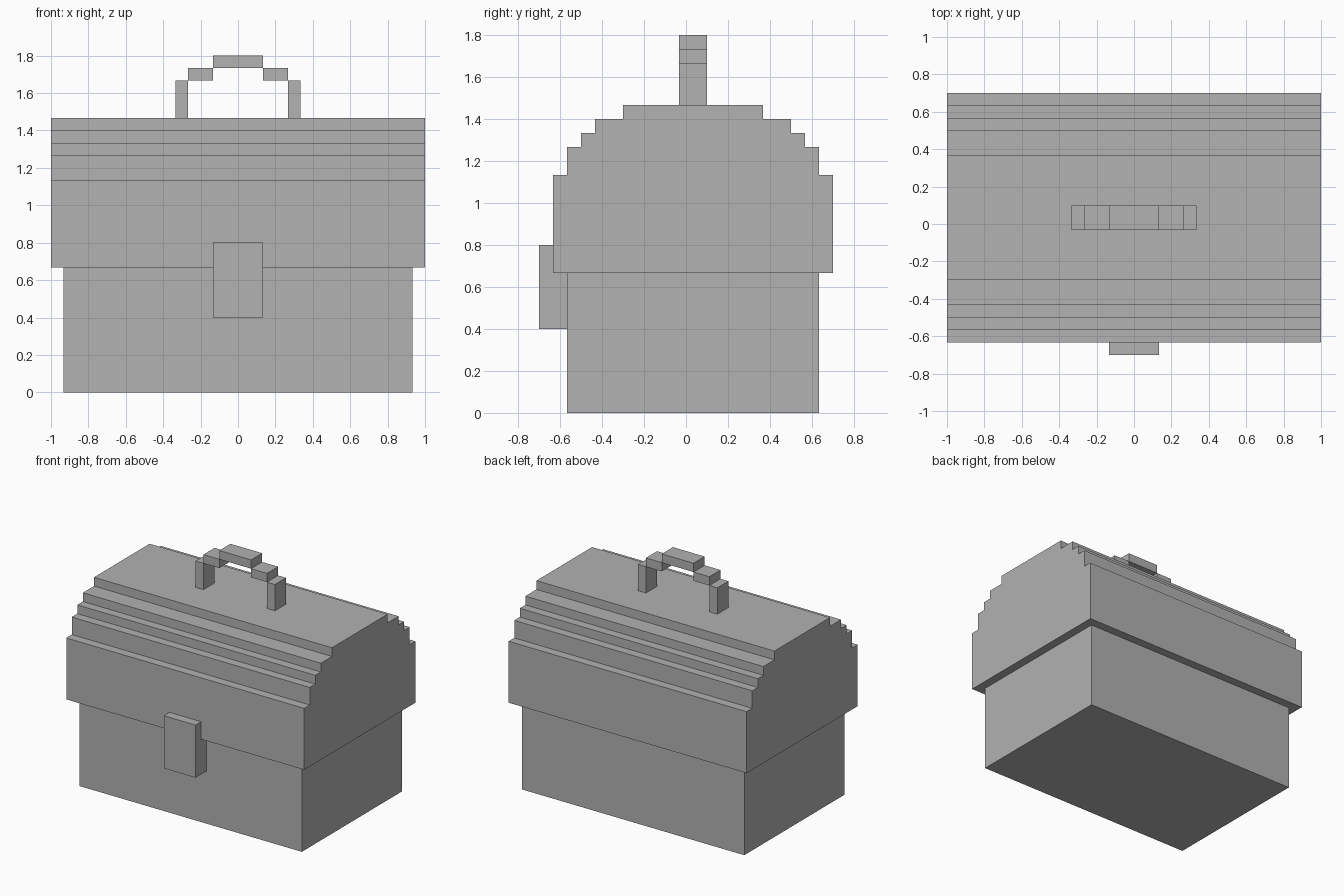
import bpy
import bmesh

if "Cube" in bpy.data.objects:
    bpy.data.objects.remove(bpy.data.objects["Cube"], do_unlink=True)

U = 1 / 15      # block unit
MID = U / 2     # depth centre of the chest

grey = bpy.data.materials.new("plain_grey")
grey.use_nodes = True
colour = (0.445, 0.445, 0.445, 1)
grey.diffuse_color = colour
grey.node_tree.nodes["Principled BSDF"].inputs["Base Color"].default_value = colour


def finish(name, bm):
    bmesh.ops.recalc_face_normals(bm, faces=bm.faces)
    mesh = bpy.data.meshes.new(name)
    bm.to_mesh(mesh)
    bm.free()
    mesh.materials.append(grey)
    obj = bpy.data.objects.new(name, mesh)
    bpy.context.collection.objects.link(obj)
    return obj


def box(name, x, y, z):
    """Box from (min, max) ranges given in block units."""
    bm = bmesh.new()
    bmesh.ops.create_cube(bm, size=1)
    for v in bm.verts:
        v.co = [U * (r[0] if c < 0 else r[1]) for c, r in zip(v.co, (x, y, z))]
    return finish(name, bm)


# Chest body
box("body", (-14, 14), (-8.5, 9.5), (0, 10))

# Stepped lid: (half depth, top height) of each step, extruded along x
steps = [(10, 17), (9, 19), (8, 20), (7, 21), (5, 22)]
side = []
bottom = 10
for half, top in steps:
    side += [(half, bottom), (half, top)]
    bottom = top
outline = side + [(-h, z) for h, z in reversed(side)]
bm = bmesh.new()
end = bm.faces.new([bm.verts.new((-1, MID + h * U, z * U)) for h, z in outline])
solid = bmesh.ops.extrude_face_region(bm, geom=[end], use_keep_orig=True)
for v in solid["geom"]:
    if isinstance(v, bmesh.types.BMVert):
        v.co.x = 1
finish("lid", bm)

# Front latch
box("latch", (-2, 2), (-10.5, -8.5), (6, 12))

# Arched handle
depth = (-0.5, 1.5)
box("handle_grip", (-2, 2), depth, (26, 27))
for name, s in (("left", 1), ("right", -1)):
    box(f"handle_shoulder_{name}", sorted((2 * s, 4 * s)), depth, (25, 26))
    box(f"handle_post_{name}", sorted((4 * s, 5 * s)), depth, (22, 25))
